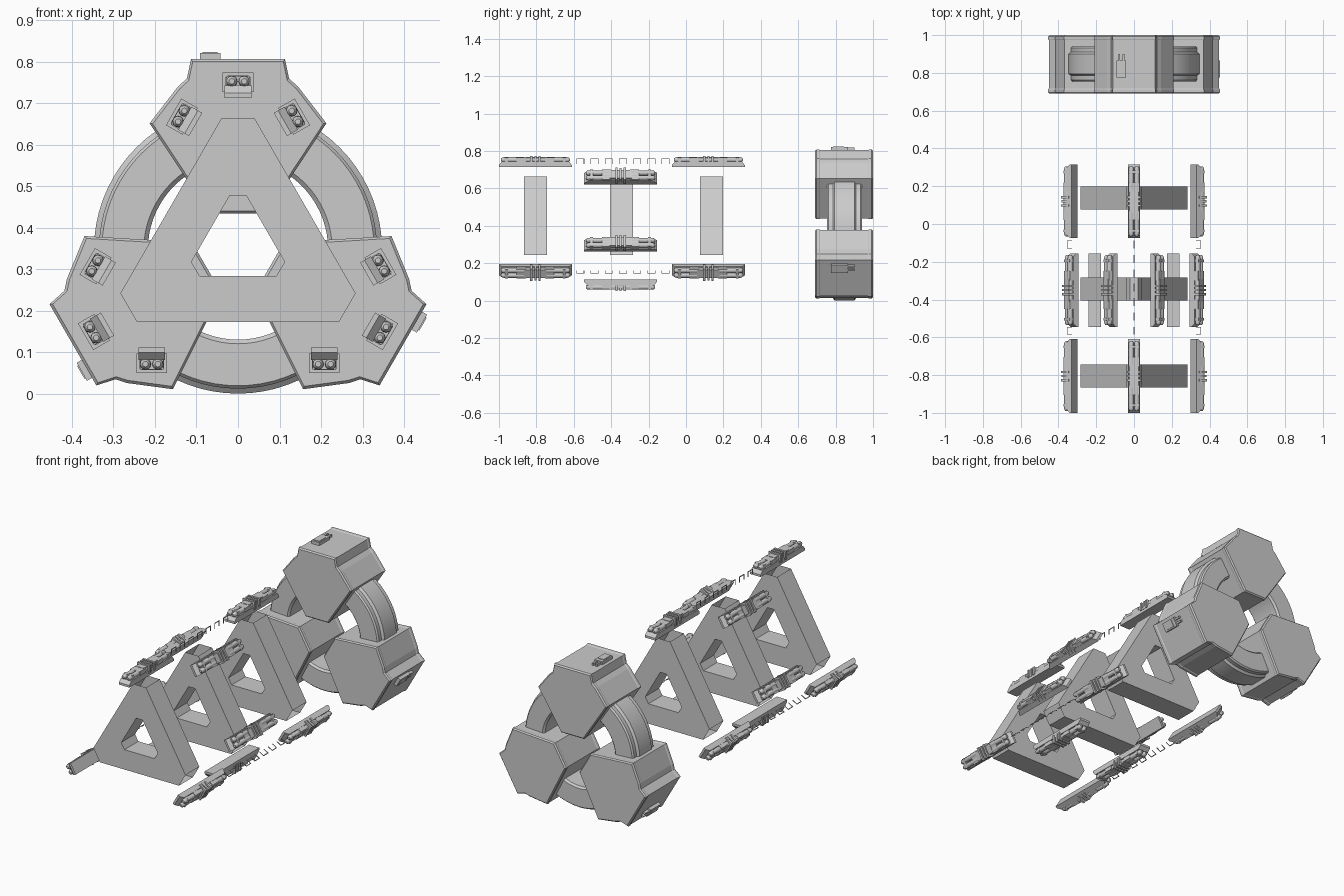
import bpy, bmesh, math
from mathutils import Matrix, Vector

if "Cube" in bpy.data.objects:
    bpy.data.objects.remove(bpy.data.objects["Cube"])

def place(theta, cz):
    """Turn clockwise (seen from the front) about the long axis at height cz."""
    return Matrix.Translation((0, 0, cz)) @ Matrix.Rotation(math.radians(theta), 4, 'Y')

def finish(name, bm, mat, smooth=False):
    bmesh.ops.recalc_face_normals(bm, faces=bm.faces)
    me = bpy.data.meshes.new(name)
    bm.to_mesh(me)
    bm.free()
    ob = bpy.data.objects.new(name, me)
    bpy.context.collection.objects.link(ob)
    ob.matrix_world = mat
    if smooth:
        bpy.ops.object.select_all(action='DESELECT')
        ob.select_set(True)
        bpy.context.view_layer.objects.active = ob
        bpy.ops.object.shade_smooth_by_angle(angle=math.radians(35))
    return ob

def loft(bm, pts, layers, c=(0, 0)):
    """Stack scaled copies of an x-z outline along y and cap both ends."""
    rings = [[bm.verts.new((c[0] + (x - c[0]) * s, y, c[1] + (z - c[1]) * s)) for x, z in pts]
             for y, s in layers]
    n = len(pts)
    for a, b in zip(rings, rings[1:]):
        for i in range(n):
            bm.faces.new((a[i], a[(i + 1) % n], b[(i + 1) % n], b[i]))
    bm.faces.new(rings[0])
    bm.faces.new(rings[-1])

def box(bm, c, s):
    bmesh.ops.create_cube(bm, size=1, matrix=Matrix.Translation(c) @ Matrix.Diagonal((*s, 1)))

def circle(r, n, cx=0, cz=0):
    return [(cx + r * math.cos(2 * math.pi * i / n), cz + r * math.sin(2 * math.pi * i / n))
            for i in range(n)]

# Docking pods: notched hexagons with rims
CZ = 0.348
half = [(0.113, 0.459), (0.123, 0.412), (0.145, 0.392), (0.213, 0.304), (0.07, 0.087)]
outline = half + [(-x, z) for x, z in reversed(half)]
pod_layers = [(0.69, 0.965), (0.697, 1), (0.712, 1), (0.717, 0.985), (0.973, 0.985),
              (0.978, 1), (0.993, 1), (1.0, 0.965)]
for k in range(3):
    m = place(120 * k, CZ)
    bm = bmesh.new()
    loft(bm, outline, pod_layers, (0, 0.27))
    finish("engine_pod", bm, m)
    # Latch on the outer face of the pod
    bm = bmesh.new()
    box(bm, (-0.067, 0.82, 0.461), (0.05, 0.09, 0.024))
    box(bm, (-0.067, 0.815, 0.467), (0.036, 0.06, 0.018))
    box(bm, (-0.078, 0.88, 0.46), (0.01, 0.04, 0.02))
    box(bm, (-0.056, 0.88, 0.46), (0.01, 0.04, 0.02))
    finish("pod_latch", bm, m)

# Ring joining the pods
prof = [(0.217, 0.765), (0.227, 0.755), (0.328, 0.755), (0.335, 0.763), (0.335, 0.785),
        (0.347, 0.795), (0.347, 0.9), (0.335, 0.91), (0.335, 0.932), (0.328, 0.94),
        (0.227, 0.94), (0.217, 0.93)]
bm = bmesh.new()
N = 72
rings = [[bm.verts.new((r * math.cos(2 * math.pi * i / N), y, r * math.sin(2 * math.pi * i / N)))
          for r, y in prof] for i in range(N)]
for i in range(N):
    a, b = rings[i], rings[(i + 1) % N]
    for j in range(len(prof)):
        q = (j + 1) % len(prof)
        bm.faces.new((a[j], a[q], b[q], b[j]))
finish("joining_ring", bm, place(0, CZ), True)

# Triangular frames: hollow, with open outer corners
FZ = 0.36
def tri(w, h):
    pts = []
    for k in range(3):
        a = math.radians(120 * k)
        for x in (-w, w):
            pts.append((x * math.cos(a) + h * math.sin(a), -x * math.sin(a) + h * math.cos(a)))
    return pts

for yc in (-0.805, -0.345, 0.137):
    bm = bmesh.new()
    ring = lambda p, y: [bm.verts.new((x, y, z)) for x, z in p]
    fo, bo = ring(tri(0.04, 0.304), yc - 0.061), ring(tri(0.04, 0.304), yc + 0.061)
    fi, bi = ring(tri(0.02, 0.118), yc - 0.061), ring(tri(0.02, 0.118), yc + 0.061)
    for i in range(6):
        j = (i + 1) % 6
        bm.faces.new((fo[i], fo[j], fi[j], fi[i]))
        bm.faces.new((bo[i], bo[j], bi[j], bi[i]))
        bm.faces.new((fi[i], fi[j], bi[j], bi[i]))
        if i % 2:
            bm.faces.new((fo[i], fo[j], bo[j], bo[i]))
    finish("triangle_frame", bm, place(0, FZ))

# Twin-tube rails, local z pointing outward
def rail(mat, t, y, d):
    bm = bmesh.new()
    # base with sloped ends
    prof = [(-0.195, -0.03), (0.195, -0.03), (0.195, -0.018), (0.178, 0.0), (-0.178, 0.0), (-0.195, -0.018)]
    l = [bm.verts.new((-0.032, a, b)) for a, b in prof]
    r = [bm.verts.new((0.032, a, b)) for a, b in prof]
    bm.faces.new(l)
    bm.faces.new(r)
    for i in range(6):
        j = (i + 1) % 6
        bm.faces.new((l[i], l[j], r[j], r[i]))
    # tubes with rounded ends
    for x in (-0.015, 0.015):
        loft(bm, circle(0.0135, 12, x, 0.01),
             [(-0.185, 0.5), (-0.178, 0.9), (-0.17, 1), (0.17, 1), (0.178, 0.9), (0.185, 0.5)],
             (x, 0.01))
    # end cradles, cuffs and central clamps
    for s in (-1, 1):
        box(bm, (0, s * 0.155, 0.008), (0.056, 0.014, 0.03))
        box(bm, (0, s * 0.075, 0.008), (0.06, 0.05, 0.026))
        box(bm, (0, s * 0.022, 0.008), (0.074, 0.012, 0.046))
    box(bm, (0, 0, 0.004), (0.05, 0.12, 0.04))
    box(bm, (0, 0, 0.008), (0.07, 0.012, 0.046))
    finish("twin_tube_rail", bm, mat @ Matrix.Translation((t, y, d)), True)

# Staples between the front and rear corner rails
def staples(mat, d):
    bm = bmesh.new()
    for i in range(7):
        y = -0.565 + i * 0.076
        box(bm, (0, y, d), (0.003, 0.042, 0.004))
        for s in (-1, 1):
            box(bm, (0, y + s * 0.0195, d - 0.014), (0.003, 0.003, 0.03))
    finish("staple_row", bm, mat)

for k in range(3):
    corner, side = place(120 * k, 0.35), place(60 + 120 * k, 0.35)
    for y in (-0.805, 0.12):
        rail(corner, 0, y, 0.393)
    staples(corner, 0.408)
    for t in (-0.208, 0.208):
        rail(side, t, -0.35, 0.268)
